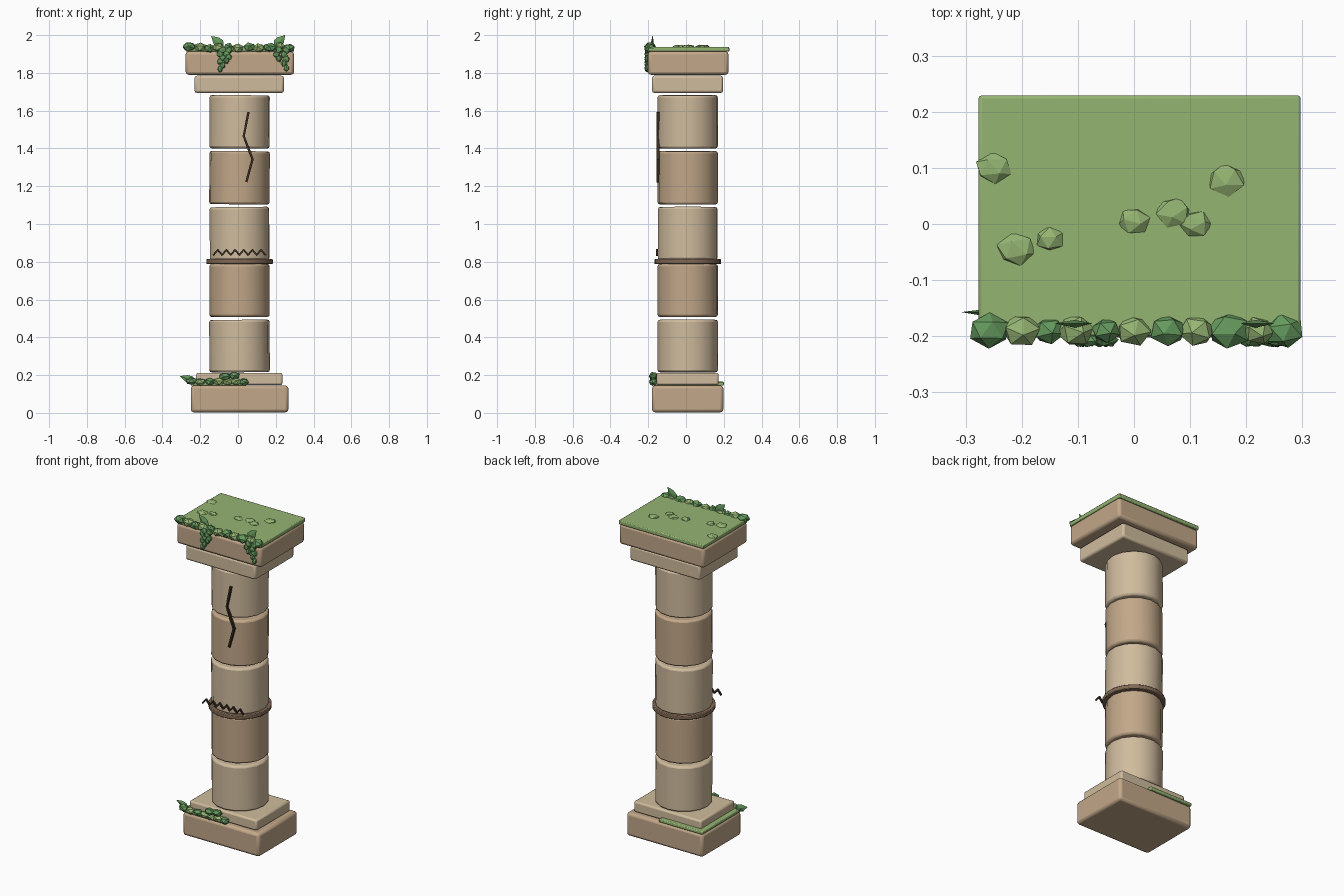
import bpy, bmesh, math, random
from mathutils import Vector, Matrix

if "Cube" in bpy.data.objects:
    bpy.data.objects.remove(bpy.data.objects["Cube"])

random.seed(4)

def mat(name, rgb):
    m = bpy.data.materials.new(name)
    m.diffuse_color = (*rgb, 1)
    m.use_nodes = True
    m.node_tree.nodes["Principled BSDF"].inputs["Base Color"].default_value = m.diffuse_color
    return m

LIGHT = mat("light_stone", (0.63, 0.50, 0.34))
DARK = mat("dark_stone", (0.54, 0.39, 0.25))
BAND = mat("band_stone", (0.22, 0.14, 0.09))
CRACK = mat("crack", (0.04, 0.025, 0.015))
MOSS = mat("moss", (0.30, 0.46, 0.17))
LEAF = mat("leaf", (0.13, 0.32, 0.11))

def finish(name, bm, material, bevel=0, smooth=False):
    bmesh.ops.recalc_face_normals(bm, faces=bm.faces)
    me = bpy.data.meshes.new(name)
    bm.to_mesh(me)
    bm.free()
    ob = bpy.data.objects.new(name, me)
    bpy.context.collection.objects.link(ob)
    me.materials.append(material)
    if bevel:
        b = ob.modifiers.new("bevel", 'BEVEL')
        b.width, b.segments, b.limit_method = bevel, 2, 'ANGLE'
        b.angle_limit = math.radians(40)
    if smooth:
        bpy.ops.object.select_all(action='DESELECT')
        ob.select_set(True)
        bpy.context.view_layer.objects.active = ob
        bpy.ops.object.shade_smooth_by_angle(angle=math.radians(35))
    return ob

def box(name, x, y, z, material, bevel=0.014):
    bm = bmesh.new()
    c = Vector(((x[0] + x[1]) / 2, (y[0] + y[1]) / 2, (z[0] + z[1]) / 2))
    s = (x[1] - x[0], y[1] - y[0], z[1] - z[0])
    bmesh.ops.create_cube(bm, size=1, matrix=Matrix.Translation(c) @ Matrix.Diagonal((*s, 1)))
    return finish(name, bm, material, bevel, True)

def drum(name, r, z, material, bevel, sides=16, tilt=0.0, turn=0.0):
    bm = bmesh.new()
    m = (Matrix.Translation((0.008, 0.009, (z[0] + z[1]) / 2))
         @ Matrix.Rotation(tilt, 4, 'Y') @ Matrix.Rotation(turn, 4, 'Z'))
    bmesh.ops.create_cone(bm, cap_ends=True, segments=sides, radius1=r, radius2=r,
                          depth=z[1] - z[0], matrix=m)
    return finish(name, bm, material, bevel, True)

def clumps(name, items, material):
    # items: (x, y, z, radius x, radius y, radius z)
    bm = bmesh.new()
    for x, y, z, rx, ry, rz in items:
        m = (Matrix.Translation((x, y, z)) @ Matrix.Diagonal((rx, ry, rz, 1))
             @ Matrix.Rotation(random.uniform(0, 6), 4, 'Z')
             @ Matrix.Rotation(random.uniform(0, 6), 4, 'X'))
        bmesh.ops.create_icosphere(bm, subdivisions=1, radius=1, matrix=m)
    return finish(name, bm, material)

def stroke(name, pts, y, width, depth):
    # flat line of mitred quads in the front plane
    bm = bmesh.new()
    for (x0, z0), (x1, z1) in zip(pts, pts[1:]):
        a, b = Vector((x0, y, z0)), Vector((x1, y, z1))
        d = (b - a).normalized()
        length = (b - a).length + width * 0.5
        m = (Matrix.Translation((a + b) / 2)
             @ Matrix.Rotation(-math.atan2(d.z, d.x), 4, 'Y')
             @ Matrix.Diagonal((length, depth, width, 1)))
        bmesh.ops.create_cube(bm, size=1, matrix=m)
    return finish(name, bm, CRACK)

def leaf(name, base, tip, y, width):
    # pointed blade, slightly folded along the midrib
    bm = bmesh.new()
    a, b = Vector((base[0], y, base[1])), Vector((tip[0], y, tip[1]))
    d = b - a
    side = Vector((-d.z, 0, d.x)).normalized() * width / 2
    rim = [a, a + d * 0.3 + side * 0.9, a + d * 0.6 + side * 0.8, b,
           a + d * 0.6 - side * 0.8, a + d * 0.3 - side * 0.9]
    vs = [bm.verts.new(p) for p in rim]
    for off in (-0.008, 0.006):
        mid = bm.verts.new(a + d * 0.45 + Vector((0, off, 0)))
        for i in range(6):
            bm.faces.new((vs[i], vs[(i + 1) % 6], mid))
    return finish(name, bm, LEAF)

# base
box("plinth", (-0.25, 0.267), (-0.18, 0.198), (0.003, 0.145), DARK, 0.016)
box("base_step", (-0.222, 0.235), (-0.155, 0.172), (0.147, 0.212), LIGHT, 0.01)

# shaft drums
spans = [(0.215, 0.493), (0.508, 0.788), (0.808, 1.09), (1.104, 1.386), (1.40, 1.682)]
for i, z in enumerate(spans):
    drum(f"shaft_drum_{i + 1}", 0.16, z, DARK if i % 2 else LIGHT, 0.012,
         tilt=random.uniform(-0.012, 0.012), turn=random.uniform(0, 0.4))
drum("shaft_band", 0.176, (0.788, 0.814), BAND, 0.004, sides=24)

# capital
box("capital_step", (-0.23, 0.243), (-0.18, 0.196), (1.694, 1.785), LIGHT, 0.012)
box("capital_slab", (-0.277, 0.297), (-0.202, 0.225), (1.79, 1.914), DARK, 0.016)

# carved marks
stroke("crack", [(0.055, 1.59), (0.03, 1.465), (0.077, 1.343), (0.045, 1.225)], -0.148, 0.012, 0.014)
stroke("zigzag_mark", [(-0.13 + i * 0.0229, 0.863 if i % 2 else 0.836) for i in range(13)],
       -0.154, 0.009, 0.01)

# moss sheets
box("top_moss_sheet", (-0.277, 0.297), (-0.2, 0.229), (1.912, 1.937), MOSS, 0.005)
box("base_moss_sheet", (-0.25, 0.045), (-0.18, 0.2), (0.145, 0.165), MOSS, 0.005)

# bumps on top of the sheet
clumps("top_moss_bumps", [(x, y, 1.936, r, r * 0.85, 0.014) for x, y, r in (
    (-0.25, 0.1, 0.034), (-0.21, -0.045, 0.036), (-0.15, -0.027, 0.027), (0.0, 0.005, 0.03),
    (0.07, 0.02, 0.034), (0.11, 0.0, 0.03), (0.165, 0.078, 0.036))], MOSS)

# front edge clumps
edge = [(-0.258, 0.038), (-0.2, 0.036), (-0.152, 0.03), (-0.105, 0.035), (-0.05, 0.027),
        (0.0, 0.034), (0.06, 0.034), (0.112, 0.034), (0.17, 0.04), (0.222, 0.03), (0.268, 0.037)]
for name, start, m in (("edge_moss_dark", 0, LEAF), ("edge_moss_light", 1, MOSS)):
    clumps(name, [(x, -0.19, 1.934 + random.uniform(-0.006, 0.006), r, r * 0.85, 0.026)
                  for x, r in edge[start::2]], m)

# hanging vines
for i, (x, bottom) in enumerate([(-0.088, 1.805), (-0.055, 1.85), (0.21, 1.86), (0.25, 1.81)]):
    n = round((1.93 - bottom) / 0.022)
    clumps(f"hanging_vine_{i + 1}",
           [(x + 0.006 * (-1) ** k, -0.207, 1.92 - k * (1.92 - bottom - 0.016) / (n - 1),
             0.022 - 0.008 * k / n, 0.013, 0.02) for k in range(n)], LEAF)

# base clumps
low = [(-0.245, 0.168, 0.034), (-0.2, 0.163, 0.032), (-0.15, 0.165, 0.03), (-0.1, 0.165, 0.034),
       (-0.07, 0.192, 0.034), (-0.055, 0.163, 0.03), (-0.02, 0.197, 0.032), (-0.01, 0.165, 0.032),
       (0.03, 0.163, 0.03)]
for name, start, m in (("base_moss_dark", 0, LEAF), ("base_moss_light", 1, MOSS)):
    clumps(name, [(x, -0.172, z, r, 0.025, 0.021) for x, z, r in low[start::2]], m)

# single leaves
leaf("top_leaf_left", (-0.075, 1.935), (-0.142, 1.995), -0.177, 0.055)
leaf("top_leaf_right", (0.19, 1.935), (0.25, 2.0), -0.177, 0.055)
leaf("base_leaf", (-0.22, 0.165), (-0.308, 0.195), -0.157, 0.045)
